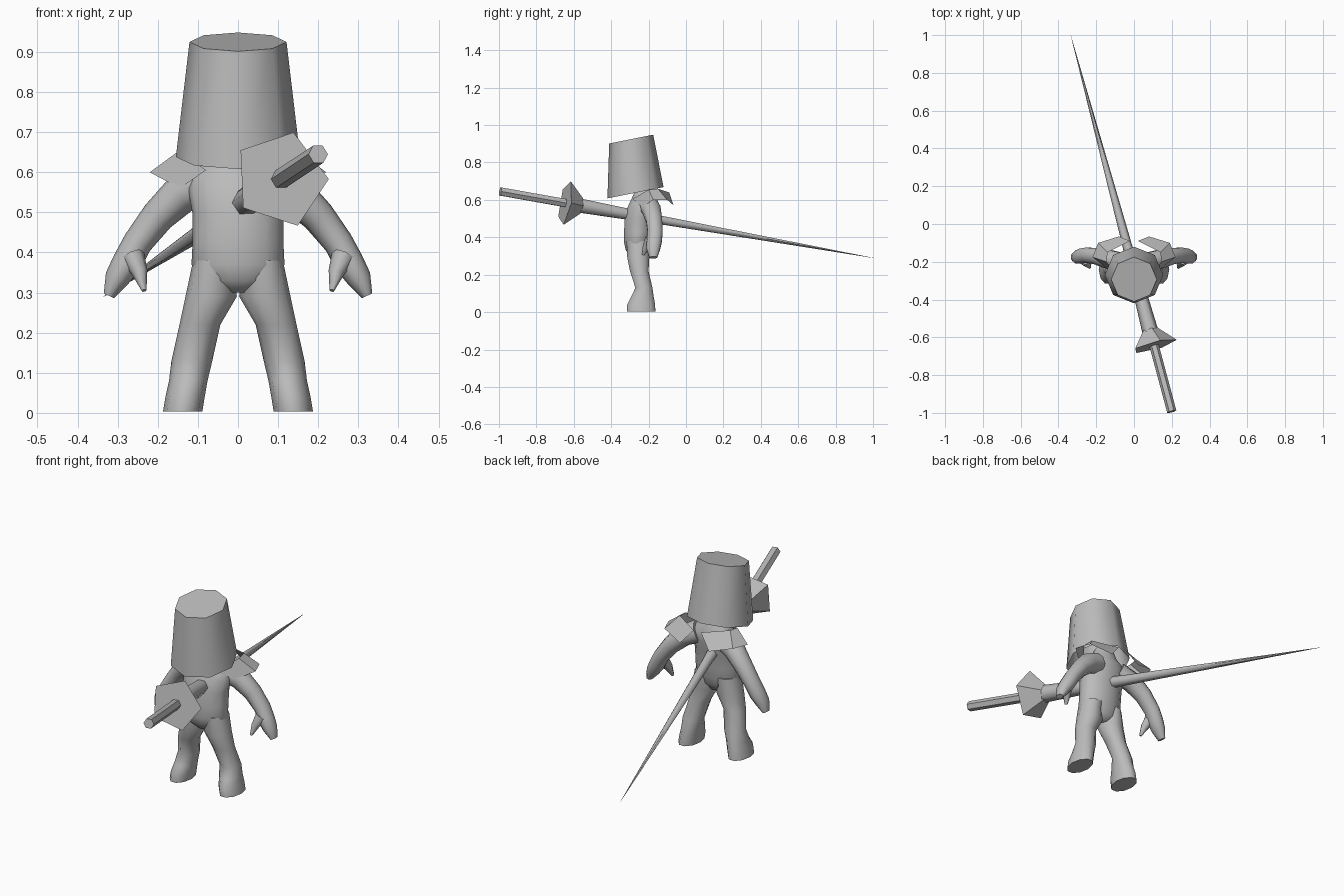
import bpy, bmesh, math
from mathutils import Vector

if "Cube" in bpy.data.objects:
    bpy.data.objects.remove(bpy.data.objects["Cube"])

grey = bpy.data.materials.new("plain_grey")
grey.diffuse_color = (0.5, 0.5, 0.5, 1)
grey.use_nodes = True
grey.node_tree.nodes["Principled BSDF"].inputs["Base Color"].default_value = grey.diffuse_color
X, Y, Z = Vector((1, 0, 0)), Vector((0, 1, 0)), Vector((0, 0, 1))


def finish(name, bm, angle=60, mirror=False, recalc=True):
    if recalc:
        bmesh.ops.recalc_face_normals(bm, faces=bm.faces)
    mesh = bpy.data.meshes.new(name)
    bm.to_mesh(mesh)
    bm.free()
    mesh.materials.append(grey)
    ob = bpy.data.objects.new(name, mesh)
    bpy.context.collection.objects.link(ob)
    bpy.ops.object.select_all(action='DESELECT')
    ob.select_set(True)
    bpy.context.view_layer.objects.active = ob
    if angle:
        bpy.ops.object.shade_smooth_by_angle(angle=math.radians(angle))
    if mirror:
        m = ob.modifiers.new("mirror", 'MIRROR')
        m.use_mirror_merge = False
    return ob


def tube(name, rings, sides=10, axis=None, ref=Y, phase=0.0, angle=60,
         mirror=False, start=True, end=True):
    """Loft through rings (x, y, z, radius across, radius along ref)."""
    bm = bmesh.new()
    pts = [Vector(r[:3]) for r in rings]
    loops = []
    for i, r in enumerate(rings):
        t = axis or pts[min(i + 1, len(pts) - 1)] - pts[max(i - 1, 0)]
        t = t.normalized()
        v = (ref - t * ref.dot(t)).normalized()
        u = v.cross(t)
        loop = []
        for k in range(sides):
            a = phase + 2 * math.pi * k / sides
            loop.append(bm.verts.new(pts[i] + u * r[3] * math.cos(a) + v * r[4] * math.sin(a)))
        loops.append(loop)
    for a, b in zip(loops, loops[1:]):
        for k in range(sides):
            j = (k + 1) % sides
            bm.faces.new((a[k], a[j], b[j], b[k]))
    if start:
        bm.faces.new(loops[0][::-1])
    if end:
        bm.faces.new(loops[-1])
    return finish(name, bm, angle, mirror)


# Torso with neck
tube("torso", [
    (0, -0.255, 0.30, 0.04, 0.04), (0, -0.26, 0.33, 0.095, 0.063),
    (0, -0.26, 0.37, 0.116, 0.073), (0, -0.255, 0.43, 0.113, 0.078),
    (0, -0.25, 0.50, 0.114, 0.08), (0, -0.235, 0.56, 0.125, 0.08),
    (0, -0.225, 0.60, 0.115, 0.07), (0, -0.225, 0.635, 0.07, 0.055),
    (0, -0.23, 0.69, 0.045, 0.045)], sides=14, axis=Z)

# Legs ending in feet
tube("leg", [
    (0.06, -0.255, 0.38, 0.052, 0.066), (0.067, -0.255, 0.29, 0.064, 0.062),
    (0.095, -0.25, 0.22, 0.051, 0.052), (0.115, -0.225, 0.13, 0.051, 0.048),
    (0.124, -0.233, 0.08, 0.048, 0.064), (0.132, -0.24, 0.04, 0.049, 0.079),
    (0.138, -0.24, 0.003, 0.049, 0.08)], axis=-Z, mirror=True)

# Arms and hands
tube("arm", [
    (0.07, -0.205, 0.58, 0.055, 0.055), (0.14, -0.185, 0.548, 0.05, 0.052),
    (0.20, -0.17, 0.49, 0.042, 0.045), (0.25, -0.165, 0.425, 0.037, 0.042),
    (0.277, -0.17, 0.375, 0.037, 0.042), (0.302, -0.175, 0.335, 0.031, 0.037),
    (0.322, -0.175, 0.292, 0.014, 0.022)], mirror=True)
tube("thumb", [
    (0.262, -0.19, 0.39, 0.03, 0.03), (0.245, -0.212, 0.35, 0.02, 0.02),
    (0.234, -0.23, 0.305, 0.006, 0.008)], sides=8, mirror=True)

# Bucket helmet, open below
tube("helmet", [(0, -0.27, 0.638, 0.155, 0.153), (0, -0.293, 0.925, 0.121, 0.12)],
     sides=8, axis=Vector((0, -0.2, 1)), mirror=False, start=False)

# Shoulder plates: front, linking and back quads
bm = bmesh.new()
p = [bm.verts.new(c) for c in (
    (0.08, -0.285, 0.605), (0.145, -0.235, 0.56), (0.22, -0.175, 0.60), (0.145, -0.20, 0.655),
    (0.19, -0.10, 0.60), (0.14, -0.15, 0.66), (0.02, -0.09, 0.64), (0.08, -0.066, 0.57))]
for q in ((0, 1, 2, 3), (3, 2, 4, 5), (5, 4, 7, 6)):
    bm.faces.new([p[i] for i in q])
finish("shoulder_plate", bm, angle=None, mirror=True, recalc=False)

# Lance: all parts share one slanted axis
butt, tip = Vector((0.20, -0.993, 0.645)), Vector((-0.335, 1.0, 0.29))
axis = (tip - butt).normalized()


def on_lance(y, r):
    c = butt.lerp(tip, (y - butt.y) / (tip.y - butt.y))
    return (*c, r, r)


tube("lance_handle", [on_lance(-0.993, 0.025), on_lance(-0.60, 0.025)],
     sides=6, axis=axis, ref=Z, angle=30)
tube("lance_guard", [on_lance(-0.645, 0.124), on_lance(-0.56, 0.043)],
     sides=5, axis=axis, ref=Z, phase=math.pi, angle=None)
tube("lance_blade", [on_lance(-0.575, 0.043), on_lance(-0.35, 0.035), on_lance(-0.10, 0.025),
                     on_lance(1.0, 0.0005)], sides=6, axis=axis, ref=Z, angle=65)
